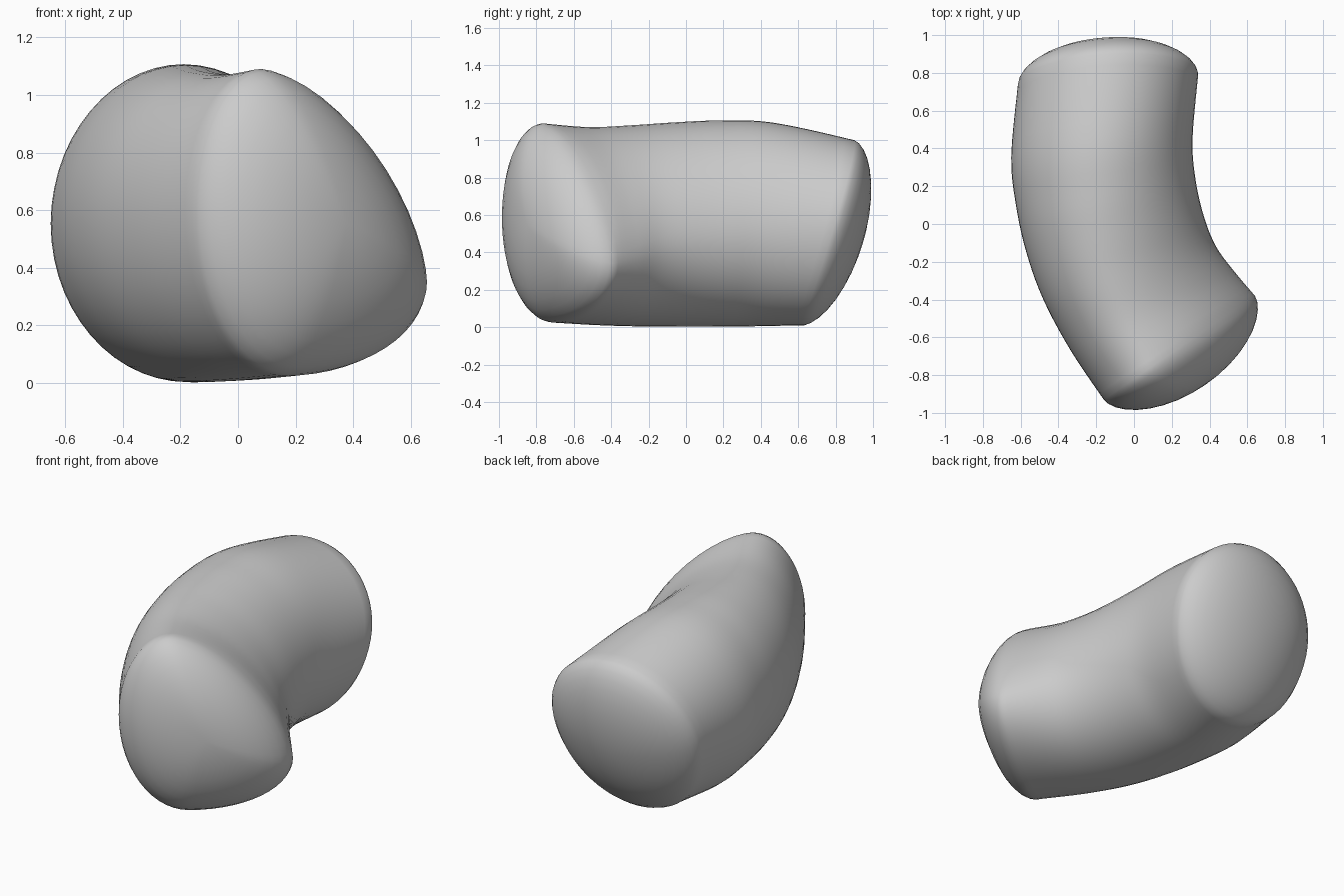
import bpy, bmesh, math
from mathutils import Vector

if "Cube" in bpy.data.objects:
    bpy.data.objects.remove(bpy.data.objects["Cube"])

SEG = 56      # points around the tube
SUB = 5       # rings between two stations

# Stations from back to front:
# left x, left y, right x, right y, top z, bottom z, lean
stations = [
    (-0.615, 0.72, 0.34, 0.78, 1.00, 0.010, 0.30),
    (-0.65, 0.35, 0.31, 0.45, 1.095, 0.005, 0.10),
    (-0.625, 0.10, 0.325, 0.24, 1.105, 0.003, 0.0),
    (-0.57, -0.15, 0.37, 0.04, 1.095, 0.003, 0.0),
    (-0.48, -0.40, 0.435, -0.12, 1.08, 0.005, 0.0),
    (-0.335, -0.67, 0.53, -0.25, 1.07, 0.012, 0.0),
    (-0.16, -0.93, 0.64, -0.38, 1.09, 0.025, 0.0),
]


def blend(i, f):
    """Smooth curve through the stations."""
    n = len(stations) - 1
    a, b, c, d = (stations[min(max(k, 0), n)] for k in (i - 1, i, i + 1, i + 2))
    return [0.5 * (2 * q + (r - p) * f + (2 * p - 5 * q + 4 * r - s) * f * f
                   + (3 * q - p - 3 * r + s) * f ** 3)
            for p, q, r, s in zip(a, b, c, d)]


def section(st, t):
    """Cross-section: round at the back, leaning egg at the front."""
    lx, ly, rx, ry, top, bot, lean = st
    w = t ** 1.5
    u_top, u_bot = -0.4 * w, -0.2 * w
    z_left, z_right = 0.55 + 0.05 * w, 0.54 - 0.2 * w
    left, right = Vector((lx, ly, 0)), Vector((rx, ry, 0))
    mid, half = (left + right) / 2, (right - left) / 2
    pts = []
    for k in range(SEG):
        a = 2 * math.pi * k / SEG
        c, s = math.cos(a), math.sin(a)
        p = 2 - 0.42 * w if c > 0 and s > 0 else 2
        c = math.copysign(abs(c) ** (2 / p), c)
        s = math.copysign(abs(s) ** (2 / p), s)
        u0 = u_top if s > 0 else u_bot
        z0 = z_right if c > 0 else z_left
        u = u0 + c * (1 - u0 if c > 0 else 1 + u0)
        z = z0 + s * (top - z0 if s > 0 else z0 - bot)
        q = mid + half * u
        pts.append(Vector((q.x, q.y + lean * (z - 0.5), z)))
    return pts


def dome(rim, normal, height, steps=9):
    """Rings closing one end with a bulging cap, plus its pole."""
    low = [min(p[i] for p in rim) for i in range(3)]
    high = [max(p[i] for p in rim) for i in range(3)]
    centre = (Vector(low) + Vector(high)) / 2
    rings = []
    for k in range(1, steps):
        a = k / steps * math.pi / 2
        lift = normal * height * math.sin(a) ** 1.15
        rings.append([centre + (p - centre) * math.cos(a) + lift for p in rim])
    return rings, centre + normal * height


# Curved tube
n = len(stations) - 1
rings = []
for j in range(n * SUB + 1):
    i = min(j // SUB, n - 1)
    rings.append(section(blend(i, j / SUB - i), j / (n * SUB)))

# Bulging ends
back, back_pole = dome(rings[0], Vector((-0.05, 0.957, -0.29)).normalized(), 0.20)
front, front_pole = dome(rings[-1], Vector((0.57, -0.82, -0.02)).normalized(), 0.24)
rings = back[::-1] + rings + front

bm = bmesh.new()
loops = [[bm.verts.new(p) for p in r] for r in rings]
poles = bm.verts.new(back_pole), bm.verts.new(front_pole)
for k in range(SEG):
    m = (k + 1) % SEG
    for a, b in zip(loops, loops[1:]):
        bm.faces.new((a[k], a[m], b[m], b[k]))
    bm.faces.new((loops[0][m], loops[0][k], poles[0]))
    bm.faces.new((loops[-1][k], loops[-1][m], poles[1]))
bmesh.ops.recalc_face_normals(bm, faces=bm.faces)

mesh = bpy.data.meshes.new("curved_body")
bm.to_mesh(mesh)
bm.free()
body = bpy.data.objects.new("curved_body", mesh)
bpy.context.collection.objects.link(body)

grey = bpy.data.materials.new("plain grey")
grey.diffuse_color = (0.6, 0.6, 0.6, 1)
grey.use_nodes = True
grey.node_tree.nodes["Principled BSDF"].inputs["Base Color"].default_value = grey.diffuse_color
mesh.materials.append(grey)

bpy.context.view_layer.objects.active = body
body.select_set(True)
bpy.ops.object.shade_smooth_by_angle(angle=math.radians(50))
